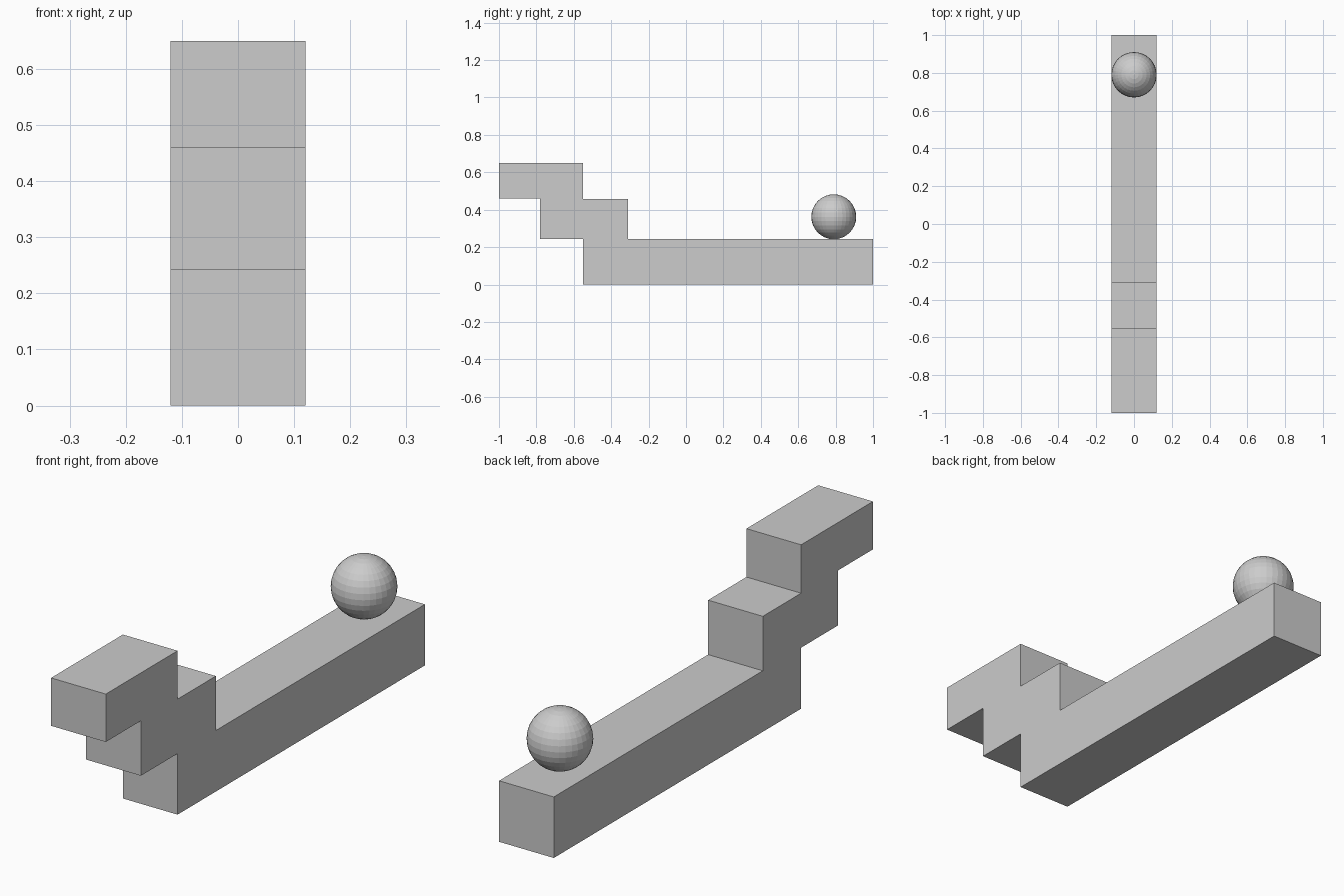
import bpy, bmesh

if "Cube" in bpy.data.objects:
    bpy.data.objects.remove(bpy.data.objects["Cube"])

grey = bpy.data.materials.new("light_grey")
grey.diffuse_color = (0.604, 0.604, 0.604, 1)
grey.use_nodes = True
grey.node_tree.nodes["Principled BSDF"].inputs["Base Color"].default_value = grey.diffuse_color

HALF_WIDTH = 0.12


def finish(name, bm):
    bmesh.ops.recalc_face_normals(bm, faces=bm.faces)
    mesh = bpy.data.meshes.new(name)
    bm.to_mesh(mesh)
    bm.free()
    mesh.materials.append(grey)
    obj = bpy.data.objects.new(name, mesh)
    bpy.context.collection.objects.link(obj)
    return obj


# Stepped beam: side profile (y, z) extruded across x
profile = [(-1, 0.46), (-0.78, 0.46), (-0.78, 0.242), (-0.55, 0.242),
           (-0.55, 0), (1, 0), (1, 0.242), (-0.31, 0.242),
           (-0.31, 0.458), (-0.55, 0.458), (-0.55, 0.65), (-1, 0.65)]
bm = bmesh.new()
side = bm.faces.new([bm.verts.new((-HALF_WIDTH, y, z)) for y, z in profile])
ext = bmesh.ops.extrude_face_region(bm, geom=[side], use_keep_orig=True)
bmesh.ops.translate(bm, vec=(2 * HALF_WIDTH, 0, 0),
                    verts=[v for v in ext["geom"] if isinstance(v, bmesh.types.BMVert)])
finish("stepped_beam", bm)

# Faceted ball resting near the far end
bm = bmesh.new()
bmesh.ops.create_uvsphere(bm, u_segments=32, v_segments=16, radius=0.12)
ball = finish("ball", bm)
ball.location = (0, 0.79, 0.362)
